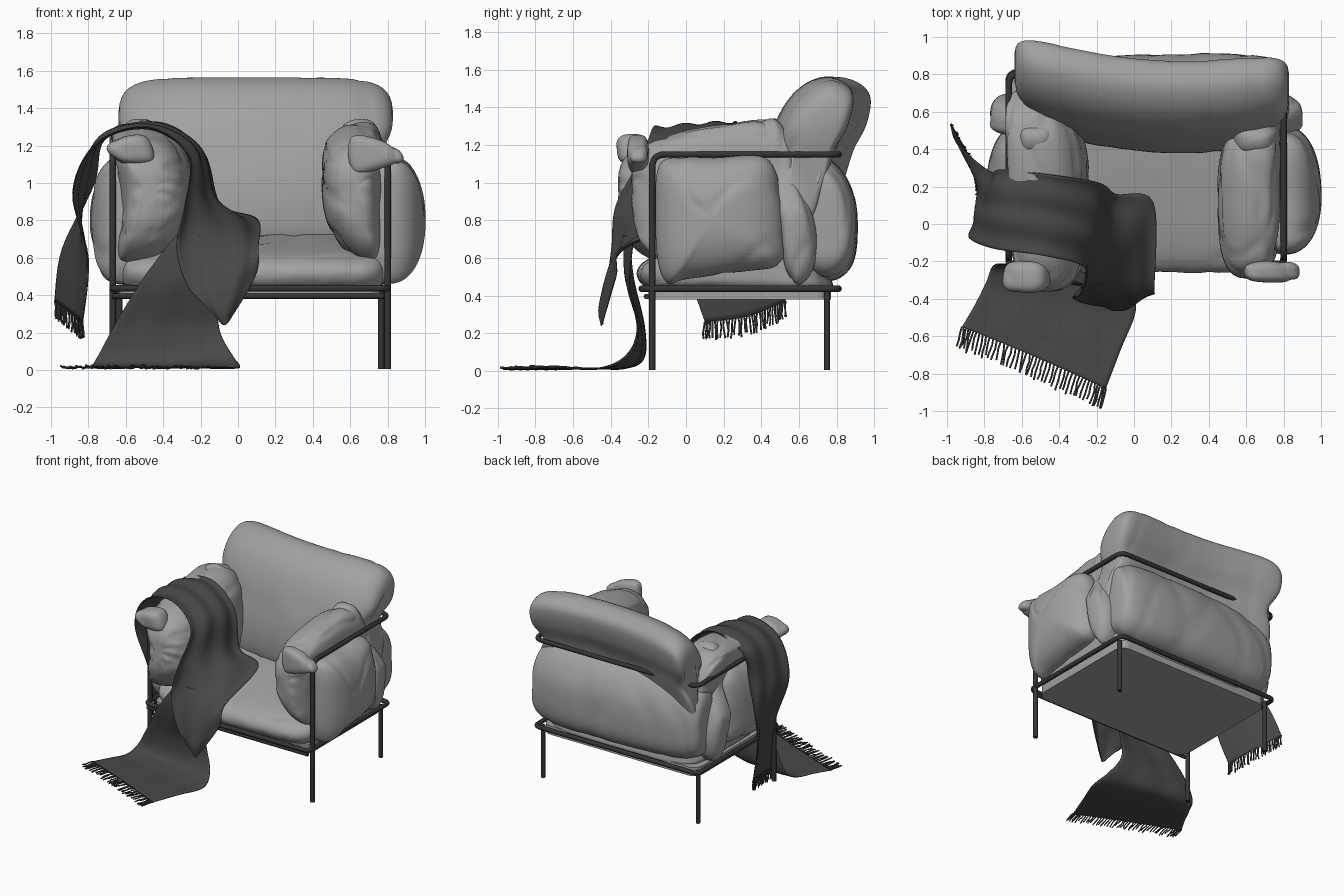
import bpy, bmesh, math, random
from mathutils import Vector, noise

random.seed(4)
default_cube = bpy.data.objects.get("Cube")
if default_cube:
    bpy.data.objects.remove(default_cube)


def material(name, value):
    mat = bpy.data.materials.new(name)
    mat.use_nodes = True
    colour = (value, value, value, 1)
    mat.diffuse_color = colour
    mat.node_tree.nodes["Principled BSDF"].inputs["Base Color"].default_value = colour
    return mat


FABRIC = material("grey fabric", 0.36)
THROW = material("charcoal wool", 0.064)
METAL = material("black metal", 0.035)


def finish(name, bm, mat, angle=60):
    bmesh.ops.recalc_face_normals(bm, faces=bm.faces)
    mesh = bpy.data.meshes.new(name)
    bm.to_mesh(mesh)
    bm.free()
    mesh.materials.append(mat)
    obj = bpy.data.objects.new(name, mesh)
    bpy.context.collection.objects.link(obj)
    bpy.ops.object.select_all(action="DESELECT")
    obj.select_set(True)
    bpy.context.view_layer.objects.active = obj
    bpy.ops.object.shade_smooth_by_angle(angle=math.radians(angle))
    return obj


def spline(points, steps, closed=False):
    """Smooth curve through the given points."""
    pts = [Vector(p) for p in points]
    n = len(pts)
    pick = (lambda i: pts[i % n]) if closed else (lambda i: pts[min(max(i, 0), n - 1)])
    out = []
    for i in range(n if closed else n - 1):
        a, b, c, d = (pick(i + k) for k in (-1, 0, 1, 2))
        for s in range(steps):
            t = s / steps
            out.append(b + (c - a) * t / 2 + (a - b * 2.5 + c * 2 - d / 2) * t * t
                       + ((b - c) * 3 + d - a) * t ** 3 / 2)
    return out if closed else out + [pts[-1]]


def pillow(name, axis, profile, low, high, power=3, warp=None, fold=(3, 3, 3), depth=0.012):
    """Stuffed form: a profile swept along an axis, rounded off at both ends, then creased."""
    outline = spline([(a, b, 0) for a, b in profile], 6, closed=True)
    centre = sum(outline, Vector()) / len(outline)
    bm, rings, count = bmesh.new(), [], 40
    for k in range(1, count):
        t = -math.cos(math.pi * k / count)
        scale = (1 - abs(t) ** power) ** (1 / power)
        along = (low + high) / 2 + t * (high - low) / 2
        ring = []
        for p in outline:
            q = centre + (p - centre) * scale
            co = Vector((along, q.x, q.y) if axis == "x" else (q.x, along, q.y))
            ring.append(bm.verts.new(warp(co) if warp else co))
        rings.append(ring)
    n = len(outline)
    for r, s in zip(rings, rings[1:]):
        for i in range(n):
            bm.faces.new((r[i], r[(i + 1) % n], s[(i + 1) % n], s[i]))
    bm.faces.new(rings[0])
    bm.faces.new(rings[-1])
    bmesh.ops.recalc_face_normals(bm, faces=bm.faces)
    bm.normal_update()
    shifts = []
    for v in bm.verts:
        wave = noise.noise(Vector(c * f for c, f in zip(v.co, fold)))
        shifts.append(v.normal * depth * (0.2 - 2 * max(0, 0.35 - abs(wave) * 2)))
    for v, shift in zip(bm.verts, shifts):
        v.co += shift
    return finish(name, bm, FABRIC)


def tubes(name, paths, radius, mat, cyclic=False, sides=3):
    curve = bpy.data.curves.new(name, "CURVE")
    curve.dimensions = "3D"
    curve.bevel_depth, curve.bevel_resolution = radius, sides
    curve.use_fill_caps = True
    for path in paths:
        s = curve.splines.new("POLY")
        s.points.add(len(path) - 1)
        for point, co in zip(s.points, path):
            point.co = (*co, 1)
        s.use_cyclic_u = cyclic
        s.use_smooth = True
    curve.materials.append(mat)
    obj = bpy.data.objects.new(name, curve)
    bpy.context.collection.objects.link(obj)
    bpy.ops.object.select_all(action="DESELECT")
    obj.select_set(True)
    bpy.context.view_layer.objects.active = obj
    bpy.ops.object.convert(target="MESH")


def rounded(points, radius, closed=False):
    """Polyline with its corners turned into arcs."""
    pts, out = [Vector(p) for p in points], []
    for i, p in enumerate(pts):
        if not closed and i in (0, len(pts) - 1):
            out.append(p)
            continue
        a = p + (pts[i - 1] - p).normalized() * radius
        b = p + (pts[(i + 1) % len(pts)] - p).normalized() * radius
        out += [a.lerp(p, t).lerp(p.lerp(b, t), t) for t in (k / 6 for k in range(7))]
    return out


# Metal frame: arm hoop with front legs, seat ring, back legs
L, R, FRONT, BACK = -0.67, 0.8, -0.18, 0.81
hoop = [(L, FRONT, 0.005), (L, FRONT, 1.15), (L, BACK, 1.15),
        (R, BACK, 1.15), (R, FRONT, 1.15), (R, FRONT, 0.005)]
tubes("arm_hoop_and_front_legs", [rounded(hoop, 0.07)], 0.018, METAL)
ring = [(L, -0.235, 0.437), (R, -0.235, 0.437), (R, BACK, 0.437), (L, BACK, 0.437)]
tubes("seat_ring", [rounded(ring, 0.05, True)], 0.018, METAL, cyclic=True)
tubes("back_legs", [[(x, 0.75, 0.005), (x, 0.75, 0.43)] for x in (L + 0.035, R - 0.035)], 0.017, METAL)
tubes("front_lower_rail", [[(L, -0.21, 0.395), (R - 0.02, -0.21, 0.395)]], 0.015, METAL)

# Seat base and cushion
bm = bmesh.new()
bmesh.ops.create_cube(bm, size=1)
for v in bm.verts:
    v.co = (0.065 + v.co.x * 1.4, 0.285 + v.co.y * 0.97, 0.415 + v.co.z * 0.07)
corners = [e for e in bm.edges if abs(e.verts[0].co.z - e.verts[1].co.z) > 0.05]
bmesh.ops.bevel(bm, geom=corners, offset=0.08, segments=5, affect="EDGES", profile=0.5)
finish("seat_base", bm, FABRIC, 40)
pillow("seat_cushion", "x", [(-.23, .46), (-.26, .52), (-.22, .58), (-.1, .63), (.2, .69), (.5, .73),
       (.72, .7), (.77, .5), (.72, .42), (.2, .42), (-.15, .43)], -0.63, 0.79, 6, fold=(5, 3, 2))


def bow_and_pinch(c):
    """Bow the back forwards in the middle and tuck its ends in at rail height."""
    squeeze = 1 - 0.09 * math.exp(-((c.z - 1.14) / 0.1) ** 2)
    bow = (0.15 if c.x < 0.25 else 0.12) * ((c.x - 0.25) / 0.85) ** 2
    return Vector((0.095 + (c.x - 0.095) * squeeze, c.y + bow, c.z))


# Back: tall roll leaning over the hoop, and the panel hanging behind it
pillow("back_cushion", "x", [(.42, .68), (.38, .88), (.42, 1.15), (.5, 1.37), (.6, 1.5), (.72, 1.56),
       (.82, 1.54), (.87, 1.47), (.84, 1.32), (.76, 1.16), (.68, .9), (.6, .68)], -0.64, 0.83, 6,
       bow_and_pinch, (4, 1, 1), 0.008)
pillow("back_panel", "x", [(.74, 1.13), (.83, 1.06), (.89, .94), (.91, .8), (.9, .62), (.85, .52),
       (.75, .48), (.62, .55), (.6, .8), (.64, 1.1)], -0.67, 0.81, 6,
       lambda c: c - Vector((0, 0.07 * (c.x - 0.35) ** 2, 0)), (4, 1, 1), 0.014)


def lift_and_turn(c):
    """Raise an arm towards the back and swing its rear end outwards."""
    rise = min(max((c.y + 0.1) / 0.55, 0), 1)
    side = 1 if c.x > 0 else -1
    return c + Vector((side * 0.3 * max(0, c.y - 0.2) ** 2, 0, 0.08 * rise * max(0, c.z - 0.6) / 0.6))


def tuck_under_rail(c):
    """Keep the upper part of a corner fold inside the hoop."""
    side = 1 if c.x > 0 else -1
    amount = min(max((c.z - 0.85) / 0.2, 0), 1)
    return c - Vector((side * 0.11 * amount, 0, 0))


# Arms: inner lobes, outer pads and the folds at the rear corners
pillow("left_arm_inner", "y", [(.45, .95), (.46, 1.14), (.52, 1.22), (.62, 1.26), (.72, 1.25), (.77, 1.17),
       (.78, 1), (.77, .62), (.7, .56), (.58, .63), (.48, .78)], -0.29, 0.58, 3, lift_and_turn,
       (3, 3, 7), 0.016)
pillow("left_arm_tip", "y", [(.6, 1.24), (.72, 1.24), (.85, 1.18), (.88, 1.12), (.8, 1.09), (.62, 1.06)],
       -0.31, -0.2, 3)
pillow("right_arm_inner", "y", [(-.67, 1.17), (-.64, 1.23), (-.56, 1.25), (-.47, 1.26), (-.36, 1.22),
       (-.27, 1.1), (-.24, .9), (-.29, .7), (-.42, .59), (-.58, .55), (-.65, .6), (-.63, .9)],
       -0.36, 0.72, 3, lift_and_turn, (3, 3, 9), 0.018)
pillow("right_arm_tip", "y", [(-.7, 1.17), (-.66, 1.23), (-.5, 1.25), (-.45, 1.12), (-.6, 1.1)], -0.37, -0.2, 3)
PAD = [(-.15, 1.06), (-.08, 1.13), (.15, 1.13), (.42, 1.13), (.5, .95), (.52, .72), (.5, .57),
       (.3, .53), (0, .49), (-.1, .47), (-.15, .6), (-.16, .85)]
FOLD = [(.38, 1.28), (.46, 1.34), (.53, 1.28), (.6, 1.05), (.69, .75), (.68, .56), (.6, .46),
        (.53, .55), (.49, .8), (.44, 1.1)]
for side, low, high in (("left", 0.62, 1.0), ("right", -0.79, -0.46)):
    pillow(side + "_arm_pad", "x", PAD, low, high, 2.2, fold=(2, 4, 2), depth=0.014)
for side, low, high in (("left", 0.62, 0.9), ("right", -0.77, -0.5)):
    pillow(side + "_corner_fold", "x", FOLD, low, high, 3, tuck_under_rail, (3, 5, 2))


def cloth(name, rows, ripple):
    """Thin woven sheet lofted through rows of points."""
    across = [spline(row, 10) for row in rows]
    grid = [spline(line, 7) for line in zip(*across)]
    bm = bmesh.new()
    verts = [[bm.verts.new(p) for p in line] for line in grid]
    for a, b in zip(verts, verts[1:]):
        for i in range(len(a) - 1):
            bm.faces.new((a[i], a[i + 1], b[i + 1], b[i]))
    bm.normal_update()
    for j, line in enumerate(verts):
        for i, v in enumerate(line):
            fade = math.sin(math.pi * i / (len(line) - 1))
            v.co += v.normal * ripple * fade * math.sin(j * 0.9 + i * 0.05)
    obj = finish(name, bm, THROW)
    solid = obj.modifiers.new("thickness", "SOLIDIFY")
    solid.thickness, solid.offset = 0.006, 0
    return across[0], across[-1]


def fringe(name, hem, direction, length, count, spread):
    strands = []
    for k in range(count):
        f = k / (count - 1) * (len(hem) - 1)
        i = min(int(f), len(hem) - 2)
        start = hem[i].lerp(hem[i + 1], f - i)
        path = [start]
        for _ in range(3):
            wobble = Vector([random.uniform(-spread, spread) for _ in range(3)])
            step = path[-1] + Vector(direction) * length / 3 + wobble
            step.z = max(step.z, 0.006)
            path.append(step)
        strands.append(path)
    tubes(name, strands, 0.005, THROW, sides=1)


# Throw: draped over the right arm, gathered on the seat, spilling to the floor
outer_hem, _ = cloth("throw_drape", [
    [(-.83, .1, .26), (-.87, .33, .29), (-.98, .53, .37)],
    [(-.8, -.01, .6), (-.84, .22, .62), (-.94, .42, .65)],
    [(-.88, -.07, .95), (-.83, .1, .97), (-.77, .28, 1)],
    [(-.75, -.13, 1.21), (-.73, .08, 1.25), (-.71, .29, 1.24)],
    [(-.48, -.17, 1.29), (-.46, .05, 1.31), (-.42, .26, 1.32)],
    [(-.27, -.23, 1.14), (-.22, 0, 1.19), (-.19, .22, 1.16)],
    [(-.29, -.37, .88), (-.16, -.1, .94), (-.1, .16, .88)],
    [(-.33, -.39, .66), (-.06, -.2, .78), (.1, .12, .8)],
    [(-.27, -.42, .45), (-.02, -.38, .6), (.11, -.32, .66)],
    [(-.17, -.44, .34), (-.06, -.46, .36), (.09, -.37, .5)],
    [(-.09, -.44, .25), (-.07, -.45, .24), (-.05, -.44, .26)]], 0.009)
_, floor_hem = cloth("throw_spill", [
    [(-.33, -.3, .72), (-.22, -.33, .72), (-.08, -.28, .7)],
    [(-.5, -.28, .5), (-.3, -.32, .48), (-.11, -.3, .45)],
    [(-.66, -.22, .24), (-.4, -.24, .23), (-.1, -.26, .22)],
    [(-.75, -.22, .07), (-.4, -.26, .05), (-.03, -.32, .08)],
    [(-.79, -.31, .014), (-.4, -.4, .014), (.01, -.46, .014)],
    [(-.85, -.43, .014), (-.48, -.57, .014), (-.07, -.67, .014)],
    [(-.92, -.55, .014), (-.53, -.71, .014), (-.15, -.88, .014)]], 0.003)
fringe("outer_fringe", outer_hem, (0, 0, -1), 0.09, 34, 0.006)
fringe("floor_fringe", floor_hem, (-0.25, -0.95, 0), 0.11, 46, 0.006)
